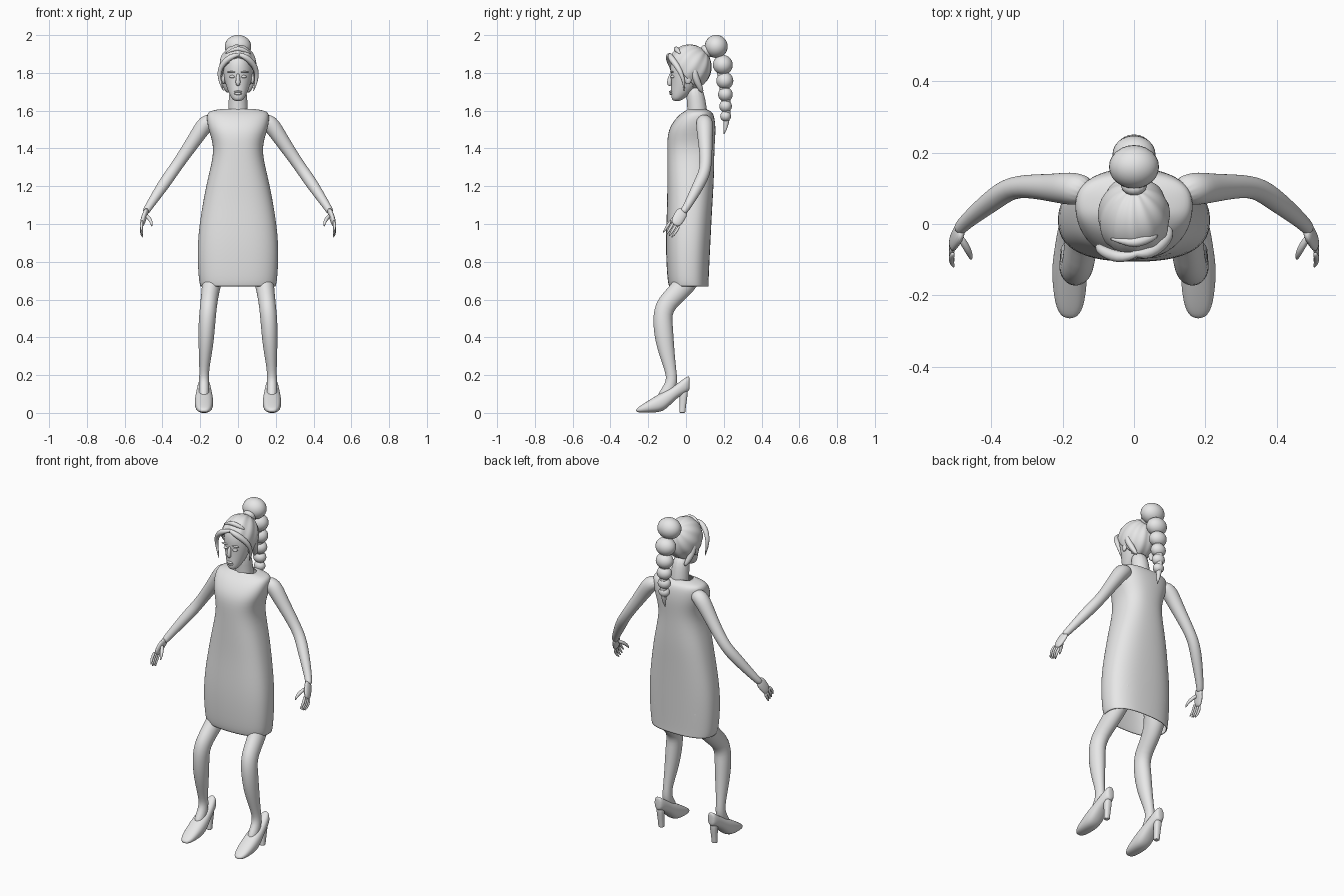
import bpy, bmesh, math
from mathutils import Matrix, Vector

default_cube = bpy.data.objects.get("Cube")
if default_cube:
    bpy.data.objects.remove(default_cube, do_unlink=True)

grey_value = 0.8
grey_colour = (grey_value, grey_value, grey_value, 1)
grey = bpy.data.materials.new("plain grey")
grey.use_nodes = True
grey.diffuse_color = grey_colour
grey.node_tree.nodes["Principled BSDF"].inputs["Base Color"].default_value = grey_colour

UPWARD = Vector((0, 0, 1))
BACKWARD = Vector((0, 1, 0))
ACROSS = Vector((1, 0, 0))
SIDES = {"left": 1, "right": -1}


def finish(bm, name, levels=0, thickness=0):
    """Turn a bmesh into a smooth, coloured object."""
    bmesh.ops.recalc_face_normals(bm, faces=bm.faces)
    for face in bm.faces:
        face.smooth = True
    mesh = bpy.data.meshes.new(name)
    bm.to_mesh(mesh)
    bm.free()
    mesh.materials.append(grey)
    part = bpy.data.objects.new(name, mesh)
    bpy.context.collection.objects.link(part)
    if levels:
        smooth = part.modifiers.new("Smooth", "SUBSURF")
        smooth.levels = smooth.render_levels = levels
    if thickness:
        shell = part.modifiers.new("Thickness", "SOLIDIFY")
        shell.thickness = thickness


def rounded(value, power):
    """Superellipse term: a higher power gives a squarer section."""
    return math.copysign(abs(value) ** (2 / power), value)


def loft(name, rings, side=1, normal=None, power=2, depth=1, sides=16, thickness=0):
    """Skin rings (x, y, z, radius across, optional radius deep) along a path."""
    bm = bmesh.new()
    centres = [Vector(ring[:3]) for ring in rings]
    last = len(rings) - 1
    loops = []
    for i, (centre, ring) in enumerate(zip(centres, rings)):
        along = normal or (centres[min(i + 1, last)] - centres[max(i - 1, 0)]).normalized()
        across = (ACROSS - along * along.dot(ACROSS)).normalized()
        deep = along.cross(across)
        loop = []
        for k in range(sides):
            angle = math.tau * k / sides
            point = (centre + across * ring[3] * rounded(math.cos(angle), power)
                     + deep * ring[-1] * depth * rounded(math.sin(angle), power))
            point.x *= side
            loop.append(bm.verts.new(point))
        loops.append(loop)
    for lower, upper in zip(loops, loops[1:]):
        for k in range(sides):
            after = (k + 1) % sides
            bm.faces.new((lower[k], lower[after], upper[after], upper[k]))
    if not thickness:
        bm.faces.new(loops[0])
        bm.faces.new(loops[-1])
    finish(bm, name, levels=2, thickness=thickness)


def level_rings(rows):
    """Turn rows of (height, half width, front, back) into level rings."""
    return [(0, (front + back) / 2, height, width, (back - front) / 2)
            for height, width, front, back in rows]


def blob(name, centre, size):
    """Add an ellipsoid."""
    bm = bmesh.new()
    placing = Matrix.Translation(centre) @ Matrix.Diagonal((*size, 1))
    bmesh.ops.create_uvsphere(bm, u_segments=24, v_segments=14, radius=1, matrix=placing)
    finish(bm, name)


# Sleeveless dress, open at hem and neckline
loft("dress", level_rings([
    (.67, .2, -.09, .12), (.7, .21, -.1, .12), (.9, .22, -.11, .13), (1.1, .19, -.1, .14),
    (1.25, .16, -.1, .15), (1.4, .12, -.1, .15), (1.5, .16, -.1, .16),
    (1.58, .17, -.04, .15), (1.6, .15, 0, .13), (1.61, .08, .01, .1)]),
    normal=UPWARD, power=2.5, sides=24, thickness=.005)

# Neck and head
loft("neck", [(0, .06, 1.55, .06), (0, .06, 1.62, .05), (0, .04, 1.74, .05)],
     normal=UPWARD)
loft("head", level_rings([
    (1.65, .02, -.07, -.03), (1.67, .04, -.08, 0), (1.72, .06, -.08, .06),
    (1.78, .08, -.08, .1), (1.86, .08, -.09, .1), (1.93, .04, -.04, .08)]),
    normal=UPWARD)

# Face details
loft("nose", [(0, -.08, 1.8, .008), (0, -.09, 1.75, .015), (0, -.085, 1.73, .01)],
     normal=UPWARD, sides=10)
blob("upper_lip", (0, -.08, 1.7), (.02, .01, .006))
blob("lower_lip", (0, -.078, 1.69), (.02, .01, .007))
for label, side in SIDES.items():
    blob(label + "_eye", (side * .03, -.07, 1.78), (.015, .013, .008))
    blob(label + "_brow", (side * .035, -.075, 1.805), (.022, .01, .004))
    blob(label + "_ear", (side * .077, .01, 1.77), (.01, .02, .03))

# Hair combed into ridges towards the tail, with an opening for the face
bm = bmesh.new()
bmesh.ops.create_uvsphere(bm, u_segments=72, v_segments=28, radius=1)
tilt = UPWARD.rotation_difference(UPWARD + BACKWARD)
for vert in bm.verts:
    angle = math.atan2(vert.co.y, vert.co.x)
    distance_from_pole = vert.co.xy.length
    ridge = 1 + .02 * distance_from_pole * math.sin(11 * angle + 2 * vert.co.z)
    vert.co = tilt @ vert.co * ridge
    vert.co *= Vector((1, 1, 1)).length / math.sqrt(3)
bmesh.ops.transform(bm, verts=bm.verts, matrix=Matrix.Translation((0, .02, 1.83))
                    @ Matrix.Diagonal((.1, .115, .12, 1)))
face_opening = []
for face in bm.faces:
    middle = face.calc_center_median()
    if middle.z + 1.2 * middle.y < 1.775:
        face_opening.append(face)
bmesh.ops.delete(bm, geom=face_opening, context="FACES")
finish(bm, "swept_hair", levels=1, thickness=.01)

# Loose locks framing the face
loft("right_fringe", [
    (.02, -.08, 1.9, .01), (-.04, -.1, 1.89, .02), (-.1, -.07, 1.83, .015),
    (-.1, -.06, 1.76, .008), (-.075, -.075, 1.7, .002)], sides=10)
loft("left_fringe", [
    (-.01, -.08, 1.9, .01), (.04, -.09, 1.89, .02), (.1, -.04, 1.83, .016),
    (.1, -.01, 1.76, .01), (.08, -.01, 1.7, .002)], sides=10)
loft("crown_wave", [
    (-.07, -.04, 1.9, .01), (0, -.06, 1.94, .02), (.07, -.03, 1.9, .01)], sides=10)
for label, side in SIDES.items():
    loft(label + "_side_roll", [
        (.07, .04, 1.86, .015), (.09, .04, 1.79, .022), (.05, .09, 1.69, .015)],
        side, sides=10)

# High ponytail of bubbles, each smaller than the one above
loft("hair_tie", [(0, .09, 1.9, .04), (0, .13, 1.93, .04)])
height, size = 1.94, .061
for i in range(6):
    blob(f"ponytail_bubble_{i + 1}", (0, .21 - .05 * .3 ** i, height),
         (size * 1.15, size, size))
    height -= size * 1.6
    size *= .86
loft("ponytail_core", [
    (0, .17, 1.92, .03), (0, .21, 1.7, .03), (0, .22, 1.55, .02), (0, .2, 1.47, .002)],
    sides=10)

# Limbs, hands and shoes, once per side
for label, side in SIDES.items():
    loft(label + "_arm", [
        (.12, .09, 1.55, .04), (.17, .1, 1.54, .05), (.22, .1, 1.46, .04),
        (.33, .11, 1.3, .03), (.38, .08, 1.23, .035), (.48, 0, 1.08, .02),
        (.49, -.02, 1.06, .02)], side)
    loft(label + "_palm", [
        (.48, -.01, 1.08, .015), (.5, -.04, 1.03, .015), (.51, -.06, .99, .012)],
        side, depth=2.2)

    # Fingers fan out from the knuckles, the middle ones longest
    for i, finger in enumerate(("index", "middle", "ring", "little")):
        knuckle = Vector((.506, -.08 + .015 * i, 1.02 - .01 * i))
        bend = knuckle + Vector((.008, -.02, -.035))
        tip = bend + Vector((-.01, -.022, -.035 + .004 * abs(i - 1)))
        loft(f"{label}_{finger}_finger",
             [(*knuckle, .008), (*bend, .009), (*tip, .004)], side, sides=8)
    loft(label + "_thumb", [
        (.49, -.03, 1.05, .012), (.46, -.08, 1.02, .011), (.455, -.1, .985, .004)],
        side, sides=8)

    loft(label + "_leg", [
        (.1, .05, .9, .08), (.14, .03, .69, .05), (.155, -.12, .58, .045),
        (.165, -.125, .48, .046), (.17, -.11, .35, .04), (.18, -.08, .22, .024),
        (.18, -.07, .15, .028), (.18, -.14, .06, .03)], side, depth=1.2)

    # Court shoe sections from toe to heel: position, half width, sole, top
    sections = [(-.265, .015, .005, .02), (-.24, .04, 0, .04), (-.16, .05, 0, .09),
                (-.11, .05, .01, .12), (-.05, .04, .08, .15), (.01, .03, .11, .2),
                (.02, .015, .12, .19)]
    loft(label + "_shoe",
         [(.18, y, (sole + top) / 2, width, (top - sole) / 2)
          for y, width, sole, top in sections], side, normal=BACKWARD, power=2.4)
    loft(label + "_shoe_heel", [
        (.18, -.02, 0, .016), (.18, -.02, .003, .016), (.18, -.015, .06, .018),
        (.18, -.01, .14, .027)], side, normal=UPWARD, power=2.5)
